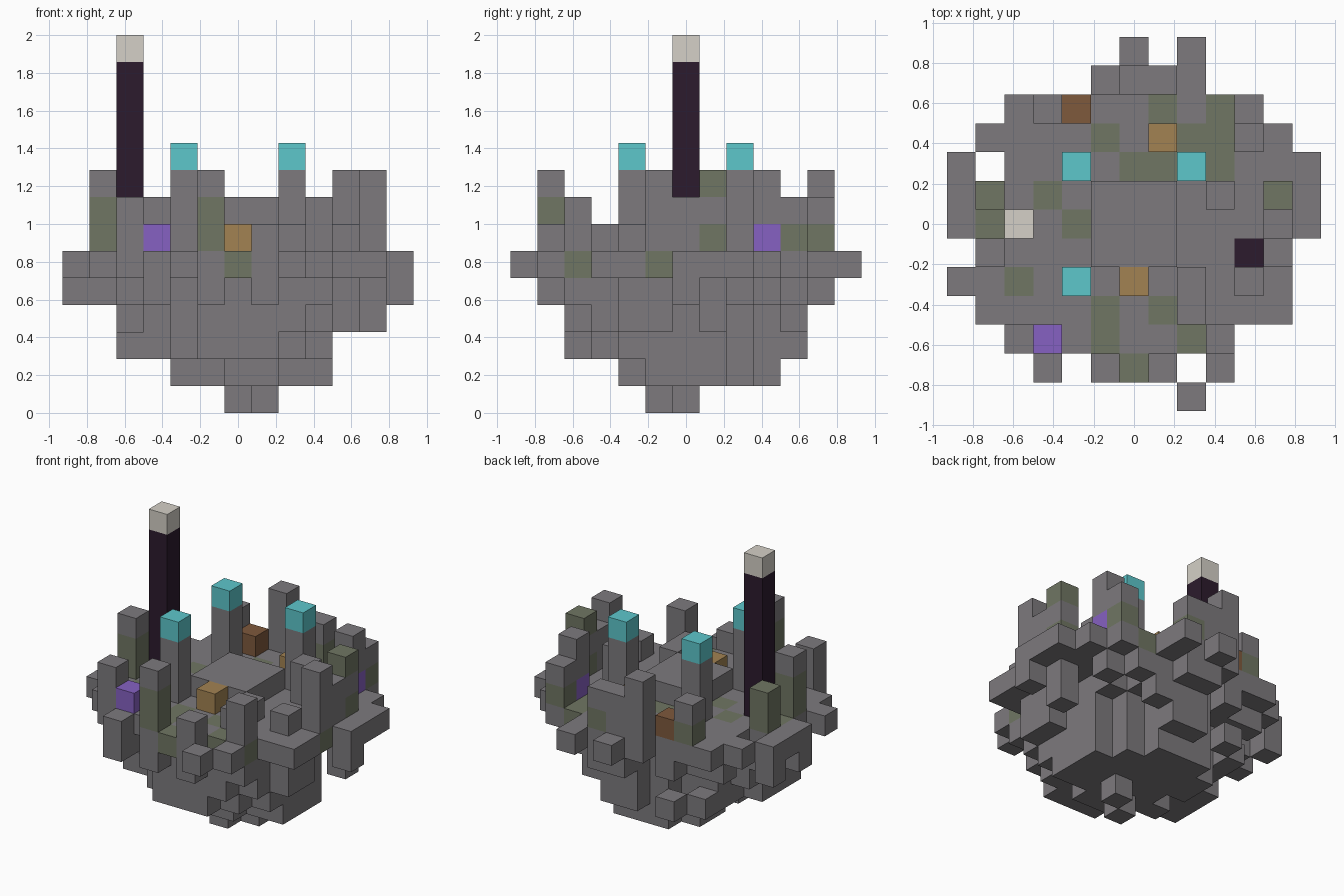
import bpy
import bmesh
import random
from mathutils import Vector

CELL = 1 / 7
FLOOR = 5          # layer whose top is the walking surface
random.seed(4)

cube = bpy.data.objects.get("Cube")
if cube:
    bpy.data.objects.remove(cube, do_unlink=True)

# Flat colours, linear values
COLOURS = {
    "stone_grey": (0.205, 0.195, 0.207),
    "moss_olive": (0.162, 0.18, 0.125),
    "crystal_teal": (0.11, 0.57, 0.6),
    "gem_purple": (0.24, 0.12, 0.54),
    "crate_tan": (0.36, 0.225, 0.085),
    "crate_brown": (0.21, 0.1, 0.046),
    "obsidian_dark": (0.025, 0.011, 0.026),
    "cap_white": (0.66, 0.63, 0.57),
}
GREY, MOSS, TEAL, PURPLE, TAN, BROWN, DARK, WHITE = COLOURS
NAMES = list(COLOURS)
materials = []
for name, rgb in COLOURS.items():
    mat = bpy.data.materials.new(name)
    mat.use_nodes = True
    mat.diffuse_color = (*rgb, 1)
    shader = next(n for n in mat.node_tree.nodes if n.type == "BSDF_PRINCIPLED")
    shader.inputs["Base Color"].default_value = (*rgb, 1)
    shader.inputs["Roughness"].default_value = 0.9
    materials.append(mat)

# block position -> (part name, colour)
blocks = {}


def put(part, i, j, layers, colour=GREY):
    for k in layers:
        blocks[(i, j, k)] = (part, colour)


def pillar(i, j, *colours, part="ruined_pillars"):
    """Stack one block per colour on the floor."""
    for step, colour in enumerate(colours):
        put(part, i, j, [FLOOR + 1 + step], colour)


# Floor plan: first and last block of each row, from front to back
rows = [(-4, 3), (-5, 5), (-6, 5), (-5, 5), (-6, 6), (-6, 6), (-4, 6), (-5, 5), (-4, 4), (-1, 2)]
for j, (first, last) in enumerate(rows, start=-4):
    for i in range(first, last + 1):
        put("floor", i, j, [FLOOR])
for i, j in [(-3, -5), (-1, -5), (0, -5), (1, -5), (3, -5), (2, -6), (0, 6), (2, 6), (-6, 2)]:
    put("floor", i, j, [FLOOR])

# Jagged rock underside: columns hang to the edge of shrinking discs, half of them deeper
discs = [(4, 0, 0, 27), (3, 0.5, 0, 18.6), (2, -0.5, 0, 18.3), (1, 0.5, 0.5, 8.6)]
for i in range(-6, 7):
    for j in range(-6, 7):
        deep = random.random() < 0.5
        for layer, cx, cy, reach in discs:
            dist = (i - cx) ** 2 + (j - cy) ** 2
            if dist <= reach * (1 if deep else 0.5):
                put("rock_underside", i, j, [layer])

# Hanging rock tips, each filled up to the floor
tips = {
    4: [(-3, -5), (-6, 0), (-6, 2), (6, 0), (0, 5), (1, 5), (-1, -5), (-5, 1)],
    3: [(5, 1), (-4, 1), (0, -4), (0, 4)],
    2: [(-1, -4), (0, -4), (1, -4), (-4, 0), (3, 1), (0, 4)],
    1: [(3, -1), (0, 3), (-2, 1), (0, -2), (-1, 2)],
    0: [(0, -1), (1, 0)],
}
for layer, spots in tips.items():
    for i, j in spots:
        put("rock_underside", i, j, range(layer, FLOOR))

# Moss patches and one dark slab set into the floor
moss = [(1, 4), (3, 4), (3, 3), (2, 3), (-1, 3), (0, 2), (1, 2), (3, 2), (-5, 0), (-3, 1), (-2, 0),
        (-4, -2), (-1, -3), (-1, -4), (1, -3), (2, -4), (0, -5), (3, -4), (5, -1)]
for i, j in moss:
    put("floor", i, j, [FLOOR], MOSS)
put("floor", 4, -1, [FLOOR], DARK)

# Raised square platform in the middle
for i in (-1, 0, 1):
    for j in (-1, 0, 1):
        pillar(i, j, GREY, part="platform")

# Broken pillars and low stubs around the edge
for i, j in [(1, -5), (4, -2), (2, -2), (2, -3)]:
    pillar(i, j, GREY)
for i, j in [(-4, -4), (3, -4), (3, 1), (5, 0), (0, 5)]:
    pillar(i, j, GREY, GREY)
for i, j in [(5, -1), (-1, 5)]:
    pillar(i, j, GREY, GREY, GREY)
for i, j in [(1, 5), (4, 4), (-3, 4)]:
    pillar(i, j, MOSS, GREY)
for i, j in [(-5, -1), (-1, -5)]:
    pillar(i, j, MOSS, MOSS, GREY)
pillar(-5, 1, MOSS, MOSS)
pillar(5, 1, MOSS, GREY, MOSS)
pillar(4, 3, PURPLE, GREY, GREY)

# Crystal-topped pillars
for i, j in [(-2, -2), (-2, 2), (2, 2)]:
    pillar(i, j, GREY, GREY, GREY, TEAL, part="crystal_pillars")

# Loose coloured blocks
pillar(-3, -4, PURPLE, part="gem_block")
pillar(-2, 4, BROWN, part="brown_crate")
for i, j in [(0, -2), (1, 3)]:
    pillar(i, j, TAN, part="tan_crates")

# Tall dark tower with a pale cap
pillar(-4, 0, *[DARK] * 7, WHITE, part="tower")


def build(part):
    """Mesh the exposed sides of every block in a part."""
    bm = bmesh.new()
    for pos, (owner, colour) in blocks.items():
        if owner != part:
            continue
        centre = Vector((pos[0], pos[1], pos[2] + 0.5))
        for axis in range(3):
            for sign in (-1, 1):
                side = [0, 0, 0]
                side[axis] = sign
                if tuple(p + s for p, s in zip(pos, side)) in blocks:
                    continue
                normal = Vector(side)
                u = Vector((side[2], side[0], side[1]))
                v = normal.cross(u)
                corners = [(-u - v), (u - v), (u + v), (v - u)]
                face = bm.faces.new([bm.verts.new((centre + (normal + c) / 2) * CELL) for c in corners])
                face.material_index = NAMES.index(colour)
    bmesh.ops.remove_doubles(bm, verts=bm.verts, dist=CELL / 100)
    mesh = bpy.data.meshes.new(part)
    bm.to_mesh(mesh)
    bm.free()
    for mat in materials:
        mesh.materials.append(mat)
    bpy.context.collection.objects.link(bpy.data.objects.new(part, mesh))


for part in sorted({owner for owner, colour in blocks.values()}):
    build(part)
